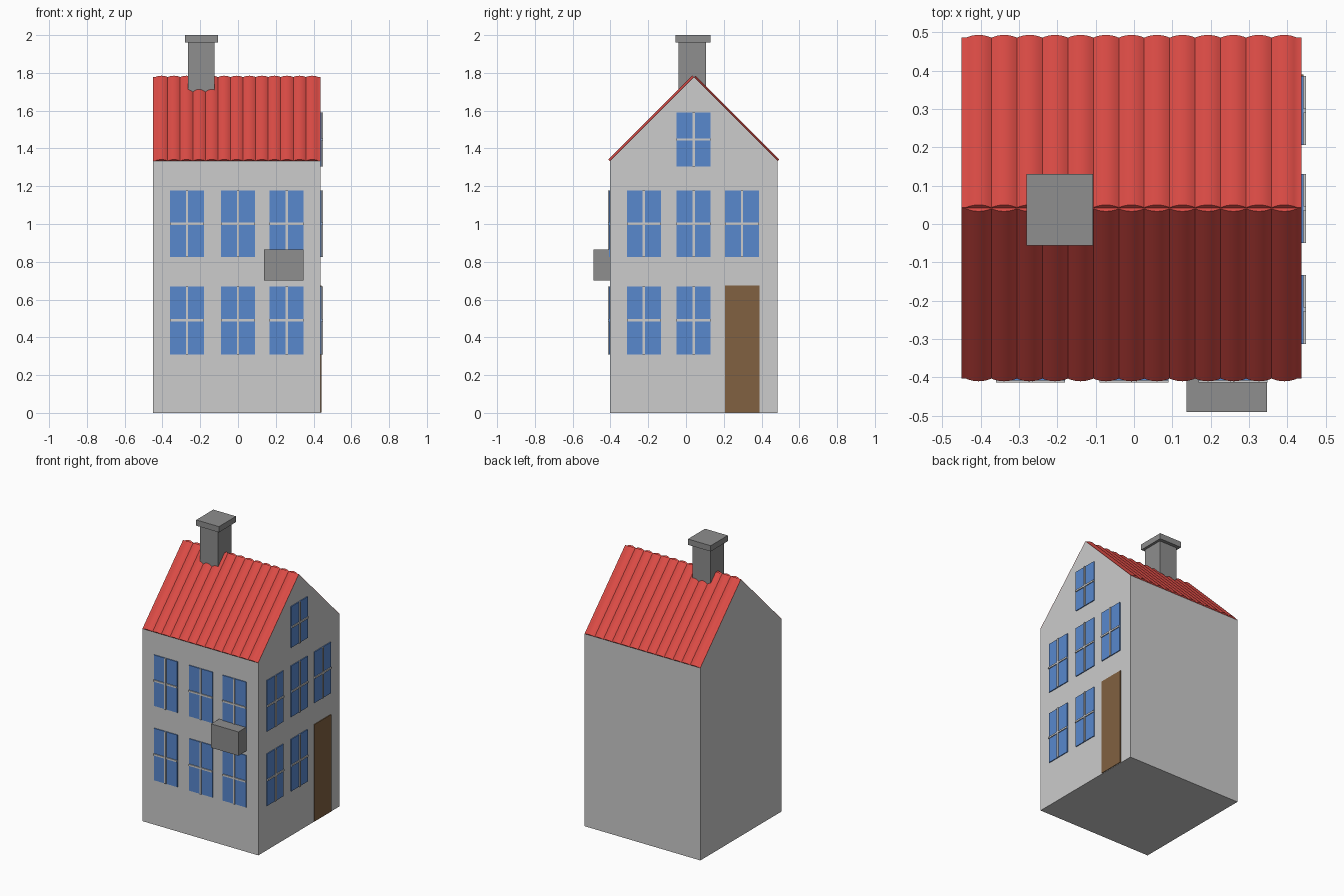
import bpy, bmesh, math
from mathutils import Vector

if "Cube" in bpy.data.objects:
    bpy.data.objects.remove(bpy.data.objects["Cube"])

X0, X1 = -0.45, 0.437          # side walls
Y0, Y1 = -0.402, 0.485         # front and back walls
EAVE = 1.333
MID = (Y0 + Y1) / 2
RIDGE = EAVE + (Y1 - Y0) / 2


def material(name, r, g, b):
    lin = [(c / 255 / 12.92) if c < 11 else ((c / 255 + 0.055) / 1.055) ** 2.4 for c in (r, g, b)]
    m = bpy.data.materials.new(name)
    m.diffuse_color = (*lin, 1)
    m.use_nodes = True
    m.node_tree.nodes["Principled BSDF"].inputs["Base Color"].default_value = m.diffuse_color
    return m


WALL = material("light grey wall", 204, 204, 204)
TILE = material("red tile", 219, 75, 69)
STONE = material("mid grey stone", 142, 142, 142)
GLASS = material("blue glass", 88, 136, 206)
WOOD = material("brown wood", 129, 97, 65)


def finish(name, bm, mat):
    bmesh.ops.recalc_face_normals(bm, faces=bm.faces)
    me = bpy.data.meshes.new(name)
    bm.to_mesh(me)
    bm.free()
    me.materials.append(mat)
    ob = bpy.data.objects.new(name, me)
    bpy.context.collection.objects.link(ob)
    return ob


def prism(name, points, offset, mat):
    """Extrude a closed outline of 3D points along an offset."""
    bm = bmesh.new()
    face = bm.faces.new([bm.verts.new(p) for p in points])
    ext = bmesh.ops.extrude_face_region(bm, geom=[face])
    verts = [v for v in ext["geom"] if isinstance(v, bmesh.types.BMVert)]
    bmesh.ops.translate(bm, vec=offset, verts=verts)
    return finish(name, bm, mat)


def box(name, x, y, z, mat):
    pts = [(x[0], y[0], z[0]), (x[1], y[0], z[0]), (x[1], y[1], z[0]), (x[0], y[1], z[0])]
    return prism(name, pts, (0, 0, z[1] - z[0]), mat)


def wall_plate(name, side, u, z, depth, mat):
    """Thin plate on the front or right wall, u being the horizontal range."""
    if side == "front":
        return box(name, u, (Y0 - depth, Y0), z, mat)
    return box(name, (X1, X1 + depth), u, z, mat)


def window(side, centre, z, index):
    tag = f"{side}_window_{index}"
    w, t = 0.09, 0.006
    zm = (z[0] + z[1]) / 2
    wall_plate(tag + "_glass", side, (centre - w, centre + w), z, 0.006, GLASS)
    wall_plate(tag + "_upright", side, (centre - t, centre + t), z, 0.012, WALL)
    wall_plate(tag + "_crossbar", side, (centre - w, centre + w), (zm - t, zm + t), 0.0118, WALL)


# House body with gables on both sides
prism("house_body", [(X0, Y0, 0), (X0, Y1, 0), (X0, Y1, EAVE), (X0, MID, RIDGE), (X0, Y0, EAVE)],
      (X1 - X0, 0, 0), WALL)

# Roof slopes: a row of shallow arched tiles swept from eave to ridge
TILES, STEPS, BASE, RISE = 13, 8, 0.002, 0.010
pitch = 0.0665
start = (X0 + X1) / 2 - TILES * pitch / 2
profile = [(X0, 0), (X0, BASE)]
for i in range(TILES):
    for s in range(STEPS):
        f = s / STEPS
        profile.append((start + (i + f) * pitch, BASE + RISE * 4 * f * (1 - f)))
profile += [(start + TILES * pitch, BASE), (X1, BASE), (X1, 0)]

for name, sign, y in (("front_roof_slope", 1, Y0), ("back_roof_slope", -1, Y1)):
    r = math.sqrt(0.5)
    pts = [Vector((x, y - sign * n * r, EAVE + n * r)) for x, n in profile]
    roof = prism(name, pts, (0, sign * (RIDGE - EAVE), RIDGE - EAVE), TILE)
    bpy.ops.object.select_all(action="DESELECT")
    roof.select_set(True)
    bpy.context.view_layer.objects.active = roof
    bpy.ops.object.shade_smooth_by_angle(angle=math.radians(30))

# Chimney
box("chimney_shaft", (-0.264, -0.125), (-0.039, 0.107), (1.62, 1.96), STONE)
box("chimney_cap", (-0.281, -0.107), (-0.056, 0.131), (1.96, 2.0), STONE)

# Box hung on the front wall
box("wall_box", (0.137, 0.347), (-0.491, Y0), (0.70, 0.865), STONE)

# Windows
LOW, HIGH, ATTIC = (0.31, 0.67), (0.825, 1.178), (1.305, 1.59)
layout = [("front", u, z) for z in (LOW, HIGH) for u in (-0.27, 0.0, 0.258)]
layout += [("right", u, LOW) for u in (-0.223, 0.041)]
layout += [("right", u, HIGH) for u in (-0.223, 0.041, 0.296)]
layout.append(("right", 0.041, ATTIC))
for i, (side, u, z) in enumerate(layout):
    window(side, u, z, i + 1)

# Door on the right wall
wall_plate("door", "right", (0.207, 0.39), (0.003, 0.675), 0.005, WOOD)
